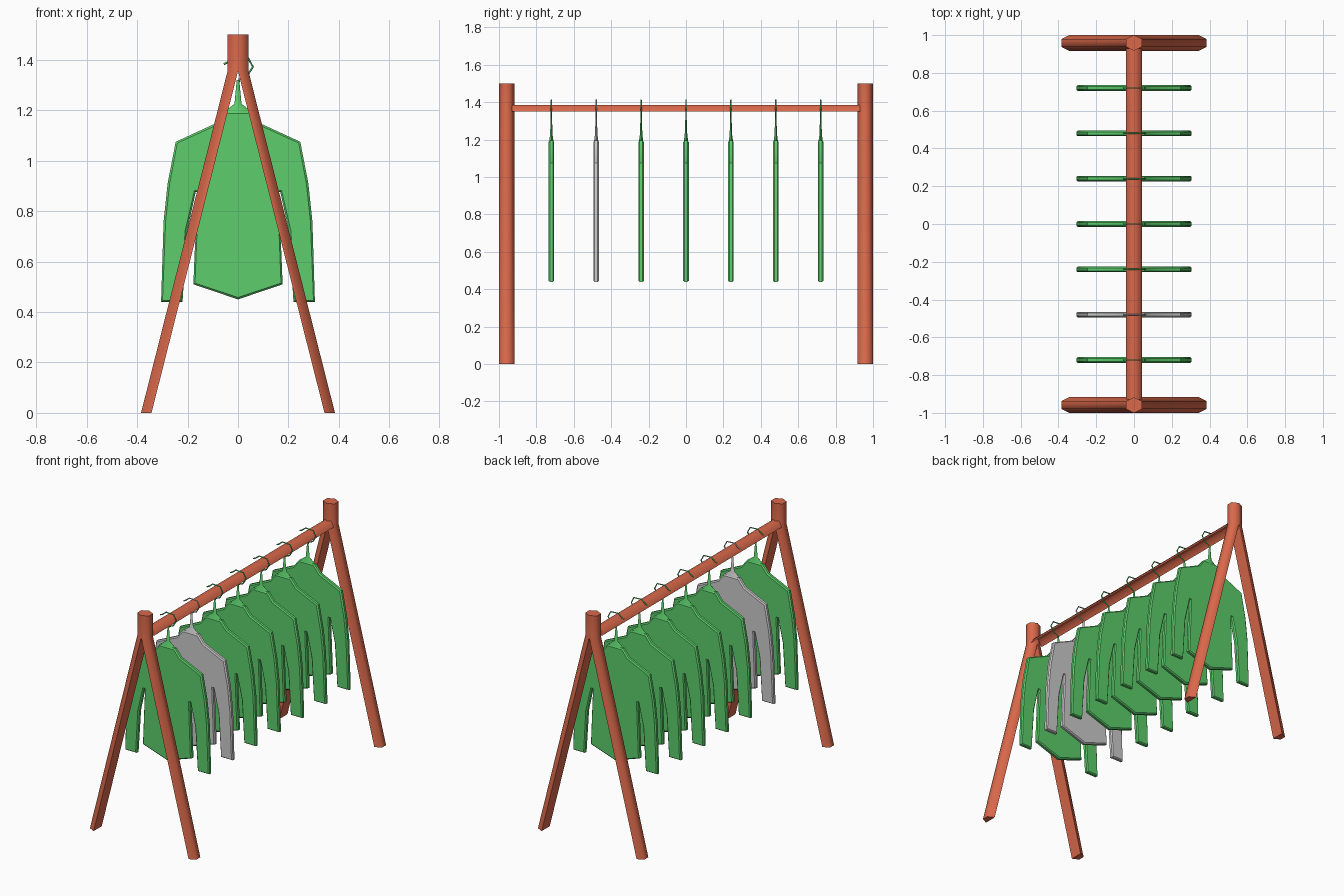
import bpy, bmesh, math
from mathutils import Vector

if "Cube" in bpy.data.objects:
    bpy.data.objects.remove(bpy.data.objects["Cube"])


def material(name, color):
    m = bpy.data.materials.new(name)
    m.diffuse_color = color
    m.use_nodes = True
    m.node_tree.nodes["Principled BSDF"].inputs["Base Color"].default_value = m.diffuse_color
    return m


WOOD = material("orange_wood", (0.70, 0.14, 0.07, 1))
GREEN = material("green_cloth", (0.11, 0.62, 0.15, 1))


def finish(name, bm, mat=None, angle=65, recalc=True):
    if recalc:
        bmesh.ops.recalc_face_normals(bm, faces=bm.faces[:])
    me = bpy.data.meshes.new(name)
    bm.to_mesh(me)
    bm.free()
    ob = bpy.data.objects.new(name, me)
    bpy.context.collection.objects.link(ob)
    if mat:
        me.materials.append(mat)
    bpy.ops.object.select_all(action='DESELECT')
    bpy.context.view_layer.objects.active = ob
    ob.select_set(True)
    bpy.ops.object.shade_smooth_by_angle(angle=math.radians(angle))
    return ob


def loft(bm, rings, closed=True, caps=(False, False)):
    vs = [[bm.verts.new(p) for p in r] for r in rings]
    n = len(vs[0])
    for a, b in zip(vs, vs[1:]):
        for i in range(n if closed else n - 1):
            j = (i + 1) % n
            bm.faces.new((a[i], a[j], b[j], b[i]))
    if caps[0]:
        bm.faces.new(vs[0][::-1])
    if caps[1]:
        bm.faces.new(vs[-1])


R = 0.0415
HALF_HEX = [(0, -R), (R, -R * 0.5), (R, R * 0.5), (0, R)]

# A-shaped end frames: two half-hexagon legs joining into one post
for side, y0 in (("front", -1 + R), ("back", 1 - R)):
    bm = bmesh.new()
    for s in (1, -1):
        rings = [[(s * (x + dx), y0 + y, z) for x, y in HALF_HEX]
                 for dx, z in ((0.343, 0), (0, 1.355), (0, 1.5))]
        part = bmesh.new()
        loft(part, rings, True, (True, True))
        bmesh.ops.recalc_face_normals(part, faces=part.faces[:])
        # drop the hidden inner wall of the post
        inner = [f for f in part.faces if all(abs(v.co.x) < 1e-5 for v in f.verts)]
        bmesh.ops.delete(part, geom=inner, context='FACES')
        tmp = bpy.data.meshes.new("tmp")
        part.to_mesh(tmp)
        part.free()
        bm.from_mesh(tmp)
        bpy.data.meshes.remove(tmp)
    bmesh.ops.remove_doubles(bm, verts=bm.verts[:], dist=1e-5)
    finish(side + "_leg_frame", bm, WOOD, recalc=False)

# Hanging rail: half-hexagon channel, open below
bm = bmesh.new()
rail = [(R, 1.351), (R / 2, 1.386), (-R / 2, 1.386), (-R, 1.351)]
loft(bm, [[(x, y, z) for x, z in rail] for y in (0.93, -0.93)], closed=False)
bmesh.ops.recalc_face_normals(bm, faces=bm.faces[:])
if sum(f.normal.z for f in bm.faces) < 0:
    bmesh.ops.reverse_faces(bm, faces=bm.faces[:])
finish("hanging_rail", bm, WOOD, recalc=False)

# Right half of the long-sleeved shirt outline, collar to hem
SHIRT = [(0.055, 1.195), (0.095, 1.145), (0.247, 1.075), (0.279, 0.91), (0.295, 0.76),
         (0.305, 0.44), (0.22, 0.44), (0.202, 0.72), (0.168, 0.875), (0.162, 0.875),
         (0.177, 0.51)]
OUTLINE = SHIRT + [(0, 0.45)] + [(-x, z) for x, z in reversed(SHIRT)]
HOOK = [(0, 1.30), (0.006, 1.323), (0.036, 1.336), (0.059, 1.372), (0.040, 1.408),
        (-0.015, 1.411), (-0.040, 1.391), (-0.056, 1.383)]


def shirt(name, y, mat):
    bm = bmesh.new()
    front = bm.faces.new([bm.verts.new((x, y - 0.008, z)) for x, z in OUTLINE])
    ext = bmesh.ops.extrude_face_region(bm, geom=[front], use_keep_orig=True)
    moved = [v for v in ext["geom"] if isinstance(v, bmesh.types.BMVert)]
    bmesh.ops.translate(bm, verts=moved, vec=(0, 0.016, 0))
    bmesh.ops.recalc_face_normals(bm, faces=bm.faces[:])
    flats = [f for f in bm.faces if len(f.verts) == len(OUTLINE)]
    # rounded cloth edges
    bmesh.ops.inset_individual(bm, faces=flats, thickness=0.008, depth=0.007)
    finish(name, bm, mat, 38)


def hanger(name, y, mat):
    bm = bmesh.new()
    # flared neck
    levels = [(0.055, 0.013, 1.19), (0.048, 0.012, 1.2), (0.014, 0.008, 1.225),
              (0.005, 0.004, 1.32)]
    loft(bm, [[(a * math.cos(k * math.pi / 3), y + b * math.sin(k * math.pi / 3), z)
               for k in range(6)] for a, b, z in levels], True, (True, True))
    # hook tube
    pts = [Vector((x, y, z)) for x, z in HOOK]
    rings = []
    for i, p in enumerate(pts):
        t = (pts[min(i + 1, len(pts) - 1)] - pts[max(i - 1, 0)]).normalized()
        side = t.cross(Vector((0, 1, 0)))
        rings.append([p + 0.004 * (side * math.cos(k * math.pi / 3)
                                   + Vector((0, 1, 0)) * math.sin(k * math.pi / 3))
                      for k in range(6)])
    loft(bm, rings, True, (True, True))
    finish(name, bm, mat)


# Seven hanging shirts, the second one grey
for i in range(7):
    mat = None if i == 1 else GREEN
    y = (i - 3) * 0.24
    shirt(f"shirt_{i + 1}", y, mat)
    hanger(f"hanger_{i + 1}", y, mat)
